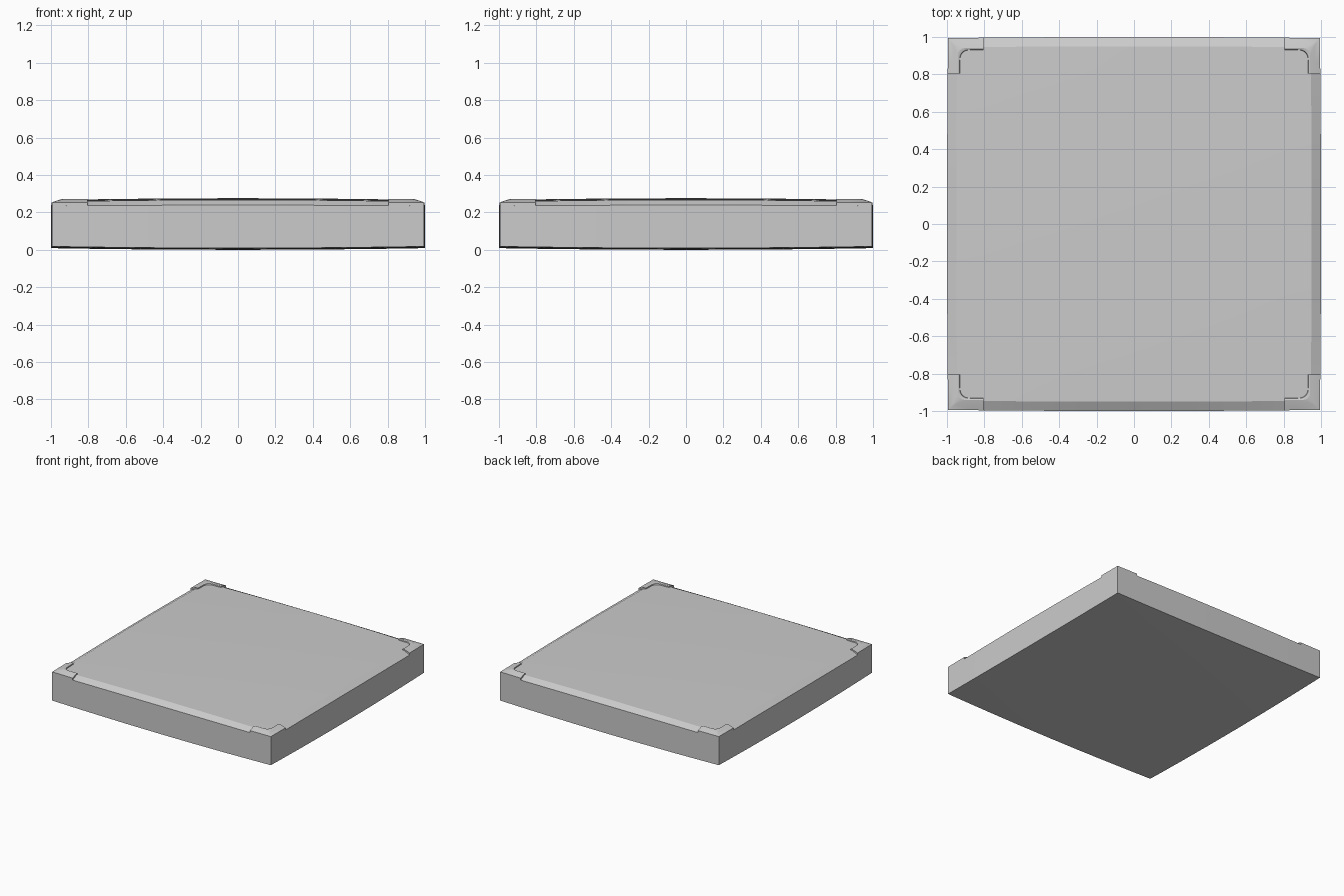
import bpy, bmesh, math

if "Cube" in bpy.data.objects:
    bpy.data.objects.remove(bpy.data.objects["Cube"])


def warp(x, y):
    # sides swell slightly outwards at mid-length
    return (x * (0.994 + 0.006 * (1 - y * y)),
            y * (0.994 + 0.006 * (1 - x * x)))


def dome(x, y):
    return (1 - x * x) + (1 - y * y)


def finish(bm, name):
    bmesh.ops.recalc_face_normals(bm, faces=bm.faces)
    mesh = bpy.data.meshes.new(name)
    bm.to_mesh(mesh)
    bm.free()
    ob = bpy.data.objects.new(name, mesh)
    bpy.context.collection.objects.link(ob)
    bpy.context.view_layer.objects.active = ob
    for o in bpy.context.selected_objects:
        o.select_set(False)
    ob.select_set(True)
    bpy.ops.object.shade_smooth_by_angle(angle=math.radians(15))
    return ob


# Slab: cushioned top and bottom, chamfered upper rim
half = [0.3, 0.6, 0.8, 0.95, 1.0]
axis = [-v for v in reversed(half)] + [0.0] + half
n = len(axis)
bm = bmesh.new()
top, bottom = {}, {}
for i, x in enumerate(axis):
    for j, y in enumerate(axis):
        rim = max(abs(x), abs(y)) > 0.99
        zt = 0.235 + 0.004 * dome(x, y) if rim else 0.256 + 0.01 * dome(x, y)
        top[i, j] = bm.verts.new((*warp(x, y), zt))
        bottom[i, j] = bm.verts.new((*warp(x, y), 0.018 - 0.009 * dome(x, y)))
for layer in (top, bottom):
    for i in range(n - 1):
        for j in range(n - 1):
            bm.faces.new((layer[i, j], layer[i + 1, j],
                          layer[i + 1, j + 1], layer[i, j + 1]))
for k in range(n - 1):
    for a, b in (((k, 0), (k + 1, 0)), ((k, n - 1), (k + 1, n - 1)),
                 ((0, k), (0, k + 1)), ((n - 1, k), (n - 1, k + 1))):
        bm.faces.new((bottom[a], bottom[b], top[b], top[a]))
finish(bm, "cushion_slab")

# Corner guards: a low L-shaped lip swept round each corner
profile = [(0.0, 0.225), (0.0, 0.253), (0.03, 0.264), (0.055, 0.271),
           (0.064, 0.268), (0.068, 0.245)]
bm = bmesh.new()
rows = []
for inset, z in profile:
    r = max(0.0, inset - 0.02)          # inner lines turn with a rounded bend
    e = 1 - inset
    path = [(0.81, e), (0.87, e)]
    for k in range(5):
        a = math.pi / 2 * (1 - k / 4)
        path.append((e - r + r * math.cos(a), e - r + r * math.sin(a)))
    path += [(e, 0.87), (e, 0.81)]
    rows.append([bm.verts.new((*warp(x, y), z)) for x, y in path])
for a, b in zip(rows, rows[1:] + rows[:1]):
    for k in range(len(a) - 1):
        bm.faces.new((a[k], a[k + 1], b[k + 1], b[k]))
bm.faces.new([r[0] for r in rows])
bm.faces.new([r[-1] for r in rows])
bmesh.ops.remove_doubles(bm, verts=bm.verts, dist=1e-5)
guards = finish(bm, "corner_guards")
mirror = guards.modifiers.new("mirror", 'MIRROR')
mirror.use_axis = (True, True, False)
mirror.use_mirror_merge = False
